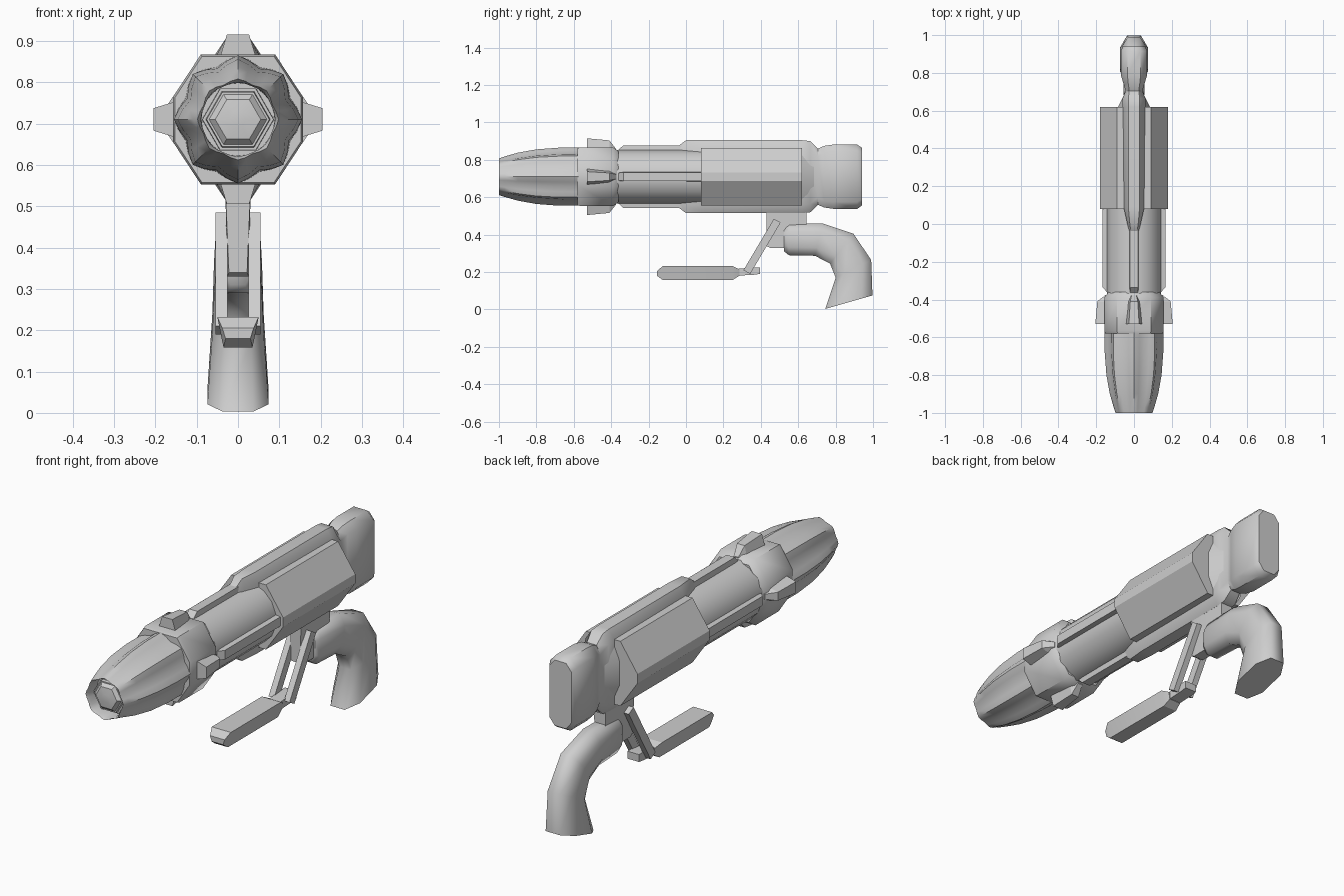
import bpy, bmesh, math
from mathutils import Vector

AX = 0.71  # height of the barrel axis
grey = bpy.data.materials.new("light grey")
grey.diffuse_color = (0.62, 0.62, 0.62, 1)


def loft(name, rings, angle=35):
    """Skin a row of equal-sized rings and cap both ends."""
    bm = bmesh.new()
    vs = [[bm.verts.new(p) for p in r] for r in rings]
    n = len(vs[0])
    for a, b in zip(vs, vs[1:]):
        for i in range(n):
            j = (i + 1) % n
            bm.faces.new((a[i], a[j], b[j], b[i]))
    bm.faces.new(vs[0])
    bm.faces.new(vs[-1])
    bmesh.ops.recalc_face_normals(bm, faces=bm.faces)
    me = bpy.data.meshes.new(name)
    bm.to_mesh(me)
    bm.free()
    ob = bpy.data.objects.new(name, me)
    bpy.context.collection.objects.link(ob)
    me.materials.append(grey)
    bpy.ops.object.select_all(action='DESELECT')
    ob.select_set(True)
    bpy.context.view_layer.objects.active = ob
    bpy.ops.object.shade_smooth_by_angle(angle=math.radians(angle))
    return ob


def octagon(y, w, s, h, t):
    """Section: half width w with side flat s, half height h with top flat t."""
    pts = [(t, h), (w, s), (w, -s), (t, -h), (-t, -h), (-w, -s), (-w, s), (-t, h)]
    return [(x, y, AX + z) for x, z in pts]


def circle(y, r, n, turn=0.0):
    return [(r * math.cos(math.tau * i / n + turn), y,
             AX + r * math.sin(math.tau * i / n + turn)) for i in range(n)]


def radial(name, sections, k):
    """Rib on the barrel; sections (y, inner r, outer r, base half, tip half)."""
    c, s = round(math.cos(k * math.pi / 2)), round(math.sin(k * math.pi / 2))
    rings = []
    for y, r0, r1, b, t in sections:
        quad = [(r0, -b), (r1, -t), (r1, t), (r0, b)]
        rings.append([(r * c - u * s, y, AX + r * s + u * c) for r, u in quad])
    loft(name, rings, 20)


def box_loft(name, sections, angle=20):
    """Sections (y, bottom z, top z, bottom half width, top half width)."""
    loft(name, [[(-b, y, z0), (b, y, z0), (t, y, z1), (-t, y, z1)]
                for y, z0, z1, b, t in sections], angle)


# barrel and front collar
loft("barrel", [circle(y, 0.145, 16, math.pi / 16) for y in (-0.40, 0.10)])
loft("collar", [octagon(y, 0.157 * k, 0.055 * k, 0.157 * k, 0.09 * k)
                for y, k in ((-0.58, 0.97), (-0.565, 1), (-0.39, 1), (-0.36, 0.86))], 50)

# fluted nose shell, with a hollow mouth
def fluted(y, r, depth):
    ring = []
    for i in range(32):
        a = math.tau * i / 32
        rr = r - depth * (0.5 - 0.5 * math.cos(8 * a))
        ring.append((rr * math.cos(a), y, AX + rr * math.sin(a)))
    return ring

loft("nose_shell", [fluted(*s) for s in (
    (-0.56, 0.155, 0.018), (-0.68, 0.155, 0.022), (-0.80, 0.146, 0.022),
    (-0.90, 0.128, 0.018), (-0.97, 0.108, 0.012), (-1.0, 0.098, 0.008),
    (-0.985, 0.09, 0.003), (-0.93, 0.088, 0))], 45)

# stepped six-sided core in the mouth
loft("nose_core", [circle(y, r, 6) for y, r in (
    (-0.90, 0.088), (-0.955, 0.086), (-0.955, 0.078), (-0.97, 0.076),
    (-0.97, 0.070), (-0.985, 0.055), (-0.99, 0.02))])

# four fins on the collar and four ribs along the barrel
for k in range(4):
    radial("collar_fin", [(-0.53, 0.13, 0.205, 0.05, 0.027),
                          (-0.41, 0.13, 0.194, 0.036, 0.02),
                          (-0.375, 0.12, 0.15, 0.022, 0.012)], k)
    out = 0.168 if k % 2 else 0.166
    radial("barrel_rib", [(-0.37, 0.10, 0.135, 0.026, 0.02),
                          (-0.335, 0.10, out, 0.028, 0.022),
                          (0.10, 0.10, out, 0.03, 0.022)], k)

# wide faceted body
loft("body", [octagon(y, 0.18, 0.022, 0.153, 0.09) for y in (0.08, 0.62)], 20)

# spine running through the body, narrowing into the rear block
loft("spine_and_rear_block", [octagon(*s) for s in (
    (-0.06, 0.022, 0.12, 0.15, 0.014), (0.0, 0.035, 0.15, 0.195, 0.022),
    (0.09, 0.055, 0.15, 0.195, 0.03), (0.62, 0.06, 0.15, 0.195, 0.03),
    (0.665, 0.06, 0.145, 0.19, 0.03), (0.705, 0.045, 0.11, 0.15, 0.025),
    (0.74, 0.055, 0.13, 0.165, 0.03), (0.79, 0.07, 0.135, 0.172, 0.035),
    (0.915, 0.07, 0.135, 0.172, 0.035), (0.94, 0.058, 0.12, 0.155, 0.03))], 40)
# shoulder blending the body into the rear block
loft("rear_shoulder", [octagon(0.61, 0.09, 0.06, 0.15, 0.05),
                       octagon(0.70, 0.045, 0.05, 0.13, 0.025)], 20)

# mount block under the body
box_loft("grip_mount", [(0.43, 0.34, 0.53, 0.022, 0.03), (0.45, 0.33, 0.53, 0.026, 0.03),
                        (0.55, 0.33, 0.53, 0.028, 0.03), (0.645, 0.42, 0.53, 0.028, 0.03)])

# curved grip: (upper/back point, lower/front point, half width)
rings = []
for (y0, z0), (y1, z1), w in (
        ((0.525, 0.445), (0.525, 0.31), 0.036), ((0.55, 0.46), (0.55, 0.29), 0.048),
        ((0.73, 0.46), (0.69, 0.287), 0.055), ((0.895, 0.405), (0.77, 0.245), 0.058),
        ((0.99, 0.265), (0.80, 0.17), 0.062), ((0.997, 0.075), (0.745, 0.003), 0.074)):
    p, q = Vector((0, y0, z0)), Vector((0, y1, z1))
    ring = []
    for x, f in ((0.5, 0), (1, 0.25), (1, 0.75), (0.5, 1),
                 (-0.5, 1), (-1, 0.75), (-1, 0.25), (-0.5, 0)):
        ring.append(p.lerp(q, f) + Vector((x * w, 0, 0)))
    rings.append(ring)
loft("grip", rings, 60)

# pair of slanted arms carrying the front pad
for side in (-1, 1):
    loft("pad_arm", [[(side * x, y + dy, z + dz) for x, dy, dz in (
        (0.026, -0.018, 0.01), (0.055, -0.018, 0.01),
        (0.055, 0.018, -0.01), (0.026, 0.018, -0.01))]
        for y, z in ((0.488, 0.475), (0.325, 0.20))], 20)
box_loft("arm_link", [(0.25, 0.18, 0.215, 0.03, 0.03), (0.36, 0.185, 0.225, 0.03, 0.03),
                      (0.395, 0.19, 0.225, 0.03, 0.03)])
box_loft("front_pad", [(-0.155, 0.18, 0.205, 0.03, 0.038), (-0.125, 0.158, 0.232, 0.035, 0.05),
                       (0.25, 0.158, 0.232, 0.035, 0.05), (0.285, 0.18, 0.215, 0.03, 0.036)])
